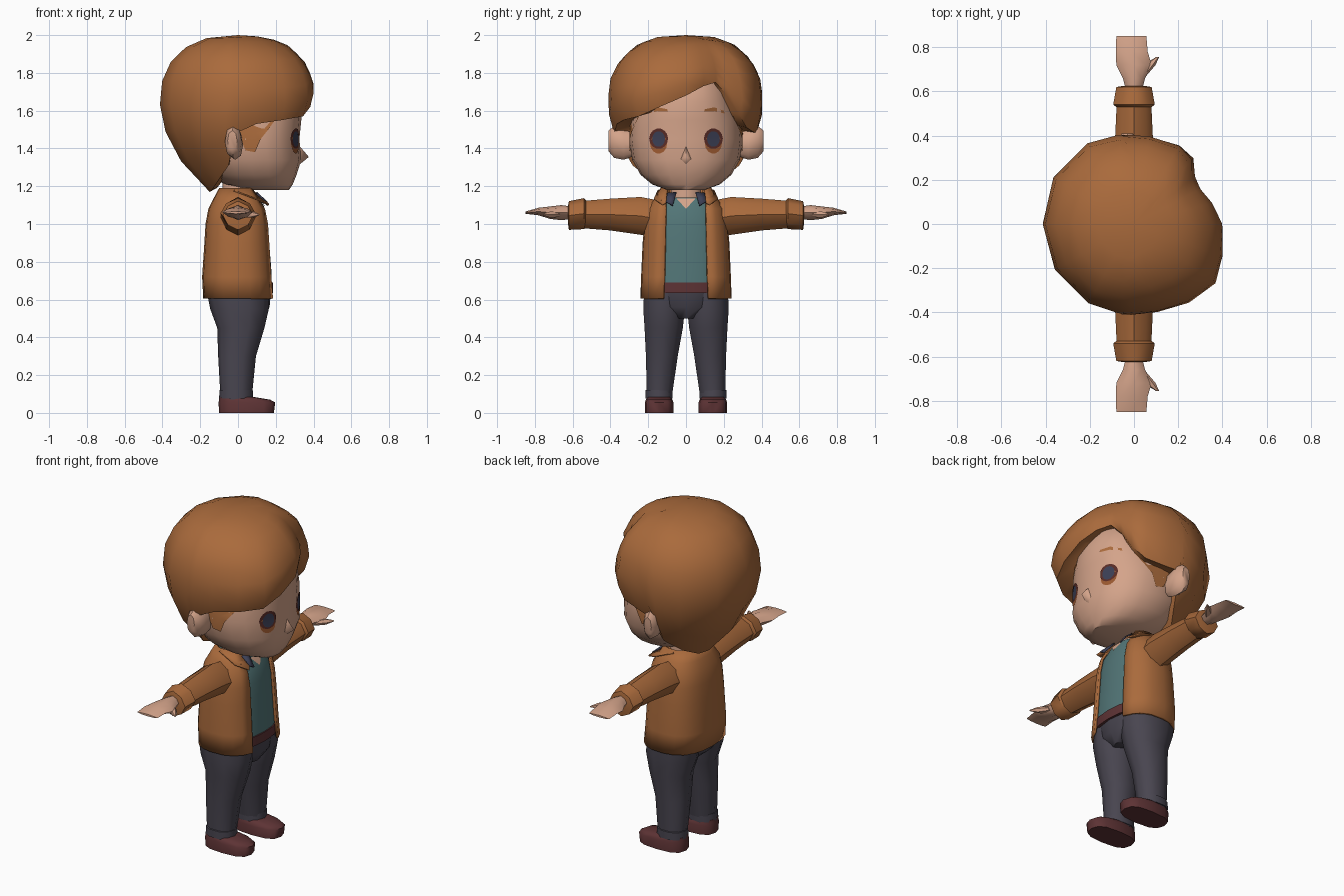
import bpy, bmesh
from math import sin, cos, pi, radians
from mathutils import Vector
from mathutils.bvhtree import BVHTree

cube = bpy.data.objects.get("Cube")
if cube:
    bpy.data.objects.remove(cube, do_unlink=True)


def material(name, *rgb):
    m = bpy.data.materials.new(name)
    m.use_nodes = True
    m.diffuse_color = (*rgb, 1)
    m.node_tree.nodes["Principled BSDF"].inputs["Base Color"].default_value = (*rgb, 1)
    return m


GINGER = material("ginger_brown", .4, .145, .045)
SKIN = material("skin", .66, .37, .255)
TEAL = material("teal_cloth", .085, .18, .185)
CHARCOAL = material("charcoal_cloth", .066, .06, .08)
MAROON = material("maroon_leather", .11, .033, .035)
NAVY = material("navy_cloth", .045, .05, .09)
RIM = material("dark_red", .1, .025, .02)
AMBER = material("amber_iris", .33, .1, .03)


def add(name, mat, verts, faces, angle=50, thick=0):
    """Make an object and return a search tree of its surface."""
    me = bpy.data.meshes.new(name)
    me.from_pydata(verts, [], faces)
    bm = bmesh.new()
    bm.from_mesh(me)
    bmesh.ops.remove_doubles(bm, verts=bm.verts, dist=0.0005)
    bmesh.ops.recalc_face_normals(bm, faces=bm.faces)
    bm.to_mesh(me)
    tree = BVHTree.FromBMesh(bm)
    bm.free()
    me.materials.append(mat)
    ob = bpy.data.objects.new(name, me)
    bpy.context.collection.objects.link(ob)
    if thick:
        mod = ob.modifiers.new("thickness", "SOLIDIFY")
        mod.thickness = thick
    bpy.ops.object.select_all(action="DESELECT")
    ob.select_set(True)
    bpy.context.view_layer.objects.active = ob
    bpy.ops.object.shade_smooth_by_angle(angle=radians(angle))
    return tree


def power(v, p):
    return (1 if v >= 0 else -1) * abs(v) ** (2 / p)


def loft(name, mat, rings, n=10, p=2.2, axis="z", side=1, gaps=None, **kw):
    """Skin rings of (position, centre a, centre b, radius a, radius b)."""
    verts, faces = [], []
    cols = n + 1 if gaps else n
    for i, (pos, ca, cb, ra, rb) in enumerate(rings):
        gap = radians(gaps[i]) if gaps else 0
        for j in range(cols):
            t = gap + (2 * pi - 2 * gap) * j / n
            a, b = ca + ra * power(cos(t), p), cb + rb * power(sin(t), p)
            verts.append((a, side * b, pos) if axis == "z" else (a, side * pos, b))
    for i in range(len(rings) - 1):
        for j in range(n):
            k = (j + 1) % cols
            a, b = i * cols, (i + 1) * cols
            faces.append((a + j, a + k, b + k, b + j))
    if not gaps:
        faces += [range(n)[::-1], range(len(verts) - n, len(verts))]
    return add(name, mat, verts, faces, **kw)


def decal(name, mat, tree, outline, lift=.005, side=0):
    """Lay a thin fan on a surface, from the face side or from one flank."""
    mid = [sum(c) / len(outline) for c in zip(*outline)]
    verts = []
    for u, z in [mid] + outline:
        if side:
            start, ray = Vector((u, side, z)), Vector((0, -side, 0))
        else:
            start, ray = Vector((1, u, z)), Vector((-1, 0, 0))
        hit = tree.ray_cast(start, ray)[0] or start + ray * .7
        verts.append(hit - ray * lift)
    n = len(outline)
    add(name, mat, verts, [(0, 1 + j, 1 + (j + 1) % n) for j in range(n)])


def oval(y, z, ry, rz, n=14):
    return [(y + ry * cos(2 * pi * j / n), z + rz * sin(2 * pi * j / n)) for j in range(n)]


def interp(table, x):
    for (a, u), (b, v) in zip(table, table[1:]):
        if a >= x >= b:
            return u + (v - u) * (a - x) / (a - b)
    return table[-1][1]


# Head and neck
head = loft("head", SKIN, [
    (1.18, .16, 0, .11, .1), (1.21, .11, 0, .18, .18), (1.26, .08, 0, .23, .24),
    (1.34, .06, 0, .275, .285), (1.45, .04, 0, .285, .3), (1.55, .03, 0, .305, .29),
    (1.65, .02, 0, .315, .26), (1.75, .02, 0, .285, .23), (1.85, 0, 0, .18, .15)],
    n=20, p=2.3)
loft("neck", SKIN, [(1.05, 0, 0, .09, .09), (1.25, 0, 0, .08, .08)])
add("nose", SKIN, [(.32, -.035, 1.34), (.32, 0, 1.31), (.32, .035, 1.34),
                   (.32, 0, 1.42), (.375, 0, 1.355)],
    [(0, 1, 4), (1, 2, 4), (2, 3, 4), (3, 0, 4), (3, 2, 1, 0)], angle=80)

# Hair: one meridian per row of (azimuth, hairline height, fullness)
STRANDS = [(-36, 1.57, 1.1), (-20, 1.62, 1.04), (0, 1.68, .99), (15, 1.73, .93),
           (28, 1.75, .88), (38, 1.69, .87), (48, 1.58, .97), (60, 1.51, 1),
           (80, 1.49, .98), (92, 1.48, .98), (100, 1.31, 1), (120, 1.23, 1.02),
           (150, 1.18, 1.02), (180, 1.17, 1), (210, 1.18, 1), (240, 1.23, 1),
           (260, 1.31, 1), (268, 1.48, 1), (285, 1.53, 1), (305, 1.55, 1.05)]
PROFILE = [(2, 0), (1.99, .15), (1.95, .26), (1.87, .35), (1.77, .4), (1.65, .415),
           (1.55, .405), (1.42, .36), (1.3, .28), (1.17, .15)]
ROWS = 8
verts, faces = [], []
for az, edge, full in STRANDS:
    ray = Vector((cos(radians(az)), sin(radians(az)), 0))
    for i in range(ROWS + 1):
        t = i / ROWS
        z = edge + (2 - edge) * cos(t * pi / 2)
        r = interp(PROFILE, z) * (1 + (full - 1) * min(1, 1.5 * t))
        if i == ROWS and ray.x > 0:
            r *= .95
        verts.append(ray * r + Vector((0, 0, z)))
    verts.append(ray * r * .75 + Vector((0, 0, edge + .02)))
    verts.append(Vector((.03, 0, 1.38)))
step = ROWS + 3
for j in range(len(STRANDS)):
    a, b = j * step, (j + 1) % len(STRANDS) * step
    faces += [(a + i, a + i + 1, b + i + 1, b + i) for i in range(1, step - 2)]
    faces += [(a, a + 1, b + 1), (a + step - 2, a + step - 1, b + step - 2)]
add("hair", GINGER, verts, faces, angle=55)

# Shirt, belt and hips under the jacket
shirt = loft("shirt", TEAL, [
    (.64, .01, 0, .17, .215), (.75, .005, 0, .172, .215), (.9, 0, 0, .165, .21),
    (1, 0, 0, .158, .2), (1.08, 0, 0, .143, .18), (1.14, 0, 0, .115, .13)], n=20, p=2.5)
loft("belt", MAROON, [(.635, .01, 0, .176, .22), (.69, .01, 0, .176, .22)], n=20, p=2.5)
loft("hips", CHARCOAL, [(.5, .03, 0, .1, .07), (.56, .012, 0, .155, .18),
                        (.66, .008, 0, .168, .215)], n=16)
decal("neckline", SKIN, shirt, [(-.05, 1.135), (0, 1.08), (.05, 1.135)])

# Open jacket
loft("jacket", GINGER, [
    (.605, .008, 0, .192, .242), (.72, 0, 0, .19, .238), (.9, 0, 0, .178, .23),
    (1, 0, 0, .172, .22), (1.08, 0, 0, .157, .205), (1.13, 0, 0, .132, .17),
    (1.19, 0, 0, .1, .135)], n=18, p=2.5, gaps=[25, 24, 24, 25, 27, 35, 45], thick=.014)

for side, tag in ((1, "_left"), (-1, "_right")):
    # Eyes, brows, sideburns and ears
    y = side * .145
    decal("iris" + tag, AMBER, head, oval(y, 1.425, .045, .052), .004)
    decal("eye_rim" + tag, RIM, head, oval(y, 1.452, .05, .054), .006)
    decal("pupil" + tag, NAVY, head, oval(y, 1.45, .034, .042), .008)
    decal("brow" + tag, GINGER, head, [(side * a, b) for a, b in (
        (.095, 1.595), (.1, 1.608), (.15, 1.618), (.2, 1.6), (.205, 1.585), (.15, 1.597))])
    decal("sideburn" + tag, GINGER, head, [
        (0, 1.56), (.21, 1.57), (.16, 1.5), (.12, 1.45), (.09, 1.38), (.04, 1.39),
        (0, 1.48)], .008, side)
    loft("ear" + tag, SKIN, [
        (.26, -.01, 1.42, .03, .055), (.33, -.015, 1.42, .042, .08),
        (.38, -.025, 1.435, .045, .085), (.41, -.03, 1.44, .025, .055)],
        n=8, axis="y", side=side)

    # Collars
    add("jacket_collar" + tag, GINGER, [(.06, side * .09, 1.195), (-.02, side * .15, 1.18),
        (.1, side * .17, 1.135), (.165, side * .125, 1.105), (.14, side * .09, 1.13)],
        [range(5)], thick=.008)
    add("shirt_collar" + tag, NAVY, [(.1, side * .05, 1.17), (.1, side * .1, 1.165),
        (.155, side * .105, 1.12), (.16, side * .07, 1.1)], [range(4)], thick=.008)

    # Sleeve, cuff and hand
    loft("sleeve" + tag, GINGER, [
        (.12, 0, 1.02, .09, .1), (.24, 0, 1.043, .092, .1), (.4, 0, 1.05, .085, .084),
        (.55, 0, 1.05, .078, .072)], n=8, p=1.7, axis="y", side=side)
    loft("sleeve_cuff" + tag, GINGER, [
        (.53, 0, 1.055, .08, .07), (.54, 0, 1.055, .094, .082),
        (.62, 0, 1.045, .08, .076), (.625, 0, 1.05, .05, .045)],
        n=8, p=1.7, axis="y", side=side)
    loft("hand" + tag, SKIN, [
        (.6, 0, 1.06, .035, .032), (.66, 0, 1.06, .05, .04), (.72, 0, 1.06, .08, .033),
        (.78, -.01, 1.066, .072, .02), (.85, -.012, 1.06, .068, .006)],
        n=8, p=1.6, axis="y", side=side)
    loft("thumb" + tag, SKIN, [
        (.67, .035, 1.05, .02, .015), (.72, .07, 1.05, .028, .018),
        (.757, .108, 1.05, .006, .004)], n=6, axis="y", side=side)

    # Trouser leg with turn-up, and shoe
    loft("leg" + tag, CHARCOAL, [
        (.07, -.01, .142, .082, .068), (.3, -.005, .128, .1, .088),
        (.45, .015, .118, .125, .106), (.55, .008, .116, .155, .115),
        (.64, 0, .112, .165, .115)], side=side)
    loft("turn_up" + tag, CHARCOAL, [
        (.075, -.01, .143, .09, .074), (.12, -.01, .143, .088, .074),
        (.125, -.01, .143, .07, .06)], side=side)
    loft("shoe" + tag, MAROON, [
        (0, .045, .142, .145, .076), (.055, .047, .142, .15, .076),
        (.07, .035, .142, .135, .07), (.085, -.01, .142, .088, .062)],
        n=12, p=2.8, side=side)
